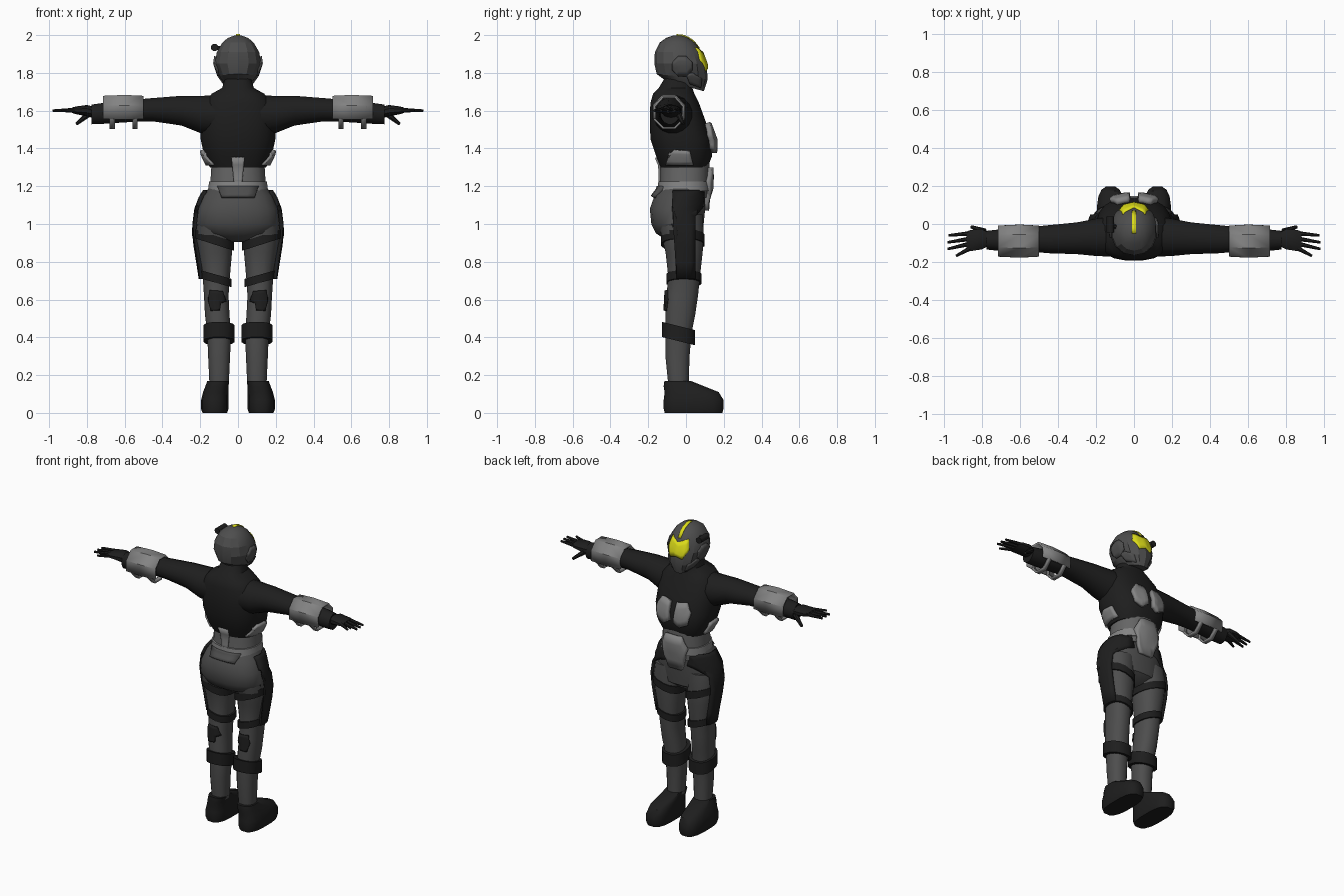
import bpy, bmesh, math
from mathutils import Vector
from mathutils.bvhtree import BVHTree

if "Cube" in bpy.data.objects:
    bpy.data.objects.remove(bpy.data.objects["Cube"])


def material(name, rgb):
    m = bpy.data.materials.new(name)
    m.diffuse_color = (*rgb, 1)
    m.use_nodes = True
    m.node_tree.nodes["Principled BSDF"].inputs["Base Color"].default_value = m.diffuse_color
    return m


BLACK = material("black_cloth", (0.013, 0.013, 0.013))
GREY = material("suit_grey", (0.075, 0.075, 0.075))
MIDDLE = material("waist_grey", (0.13, 0.13, 0.13))
LIGHT = material("light_armour", (0.23, 0.23, 0.23))
YELLOW = material("yellow_visor", (0.72, 0.72, 0.01))


def finish(name, bm, mat, angle=35, mirror=False, recalc=True):
    if recalc:
        bmesh.ops.recalc_face_normals(bm, faces=bm.faces)
    me = bpy.data.meshes.new(name)
    bm.to_mesh(me)
    bm.free()
    me.materials.append(mat)
    me.shade_smooth()
    me.set_sharp_from_angle(angle=math.radians(angle))
    ob = bpy.data.objects.new(name, me)
    bpy.context.collection.objects.link(ob)
    if mirror:
        ob.modifiers.new("both_sides", 'MIRROR')
    return ob


def skin(bm, rings, closed=True, caps=True):
    for r, q in zip(rings, rings[1:]):
        n = len(r)
        for i in range(n if closed else n - 1):
            j = (i + 1) % n
            bm.faces.new((r[i], r[j], q[j], q[i]))
    if caps:
        bm.faces.new(rings[0])
        bm.faces.new(rings[-1])


def loft(name, rings, mat, axis='z', n=16, p=2.3, tx=0, angle=35, mirror=False):
    """Rings are (position, centre a, centre b, radius a, radius b, optional tilt)."""
    bm = bmesh.new()
    loops = []
    for t, ca, cb, ra, rb, *tilt in rings:
        ty = tilt[0] if tilt else 0
        loop = []
        for i in range(n):
            w = 2 * math.pi * (i + 0.5) / n
            c, s = math.cos(w), math.sin(w)
            a = ra * math.copysign(abs(c) ** (2 / p), c)
            b = rb * math.copysign(abs(s) ** (2 / p), s)
            h = t + tx * a + ty * b
            co = (ca + a, cb + b, h) if axis == 'z' else (h, ca + a, cb + b)
            loop.append(bm.verts.new(co))
        loops.append(loop)
    skin(bm, loops)
    return finish(name, bm, mat, angle, mirror)


def rod(name, a, b, r1, r2, mat, mirror=False, n=7):
    a, b = Vector(a), Vector(b)
    q = (b - a).to_track_quat('Z', 'Y')
    bm = bmesh.new()
    loops = [[bm.verts.new(c + q @ Vector((r * math.cos(k * math.tau / n), r * math.sin(k * math.tau / n), 0)))
              for k in range(n)] for c, r in ((a, r1), (b, r2))]
    skin(bm, loops)
    return finish(name, bm, mat, 40, mirror)


def plate(name, targets, outline, axis, sign, t, mat, mirror=False):
    """Outline projected along an axis onto the targets, then thickened."""
    vs, fs = [], []
    for ob in targets:
        base = len(vs)
        vs += [v.co.copy() for v in ob.data.vertices]
        fs += [[base + i for i in f.vertices] for f in ob.data.polygons]
    tree = BVHTree.FromPolygons(vs, fs)
    d = Vector((0, 0, 0))
    d[axis] = sign
    bm = bmesh.new()
    loop = []
    for u, v in outline:
        co = [u, v]
        co.insert(axis, 0)
        loop.append(bm.verts.new(co))
    bm.faces.new(loop)
    bmesh.ops.triangulate(bm, faces=bm.faces[:])
    bmesh.ops.subdivide_edges(bm, edges=bm.edges[:], cuts=3, use_grid_fill=True)
    bm.normal_update()
    for f in bm.faces:
        if f.normal.dot(d) < 0:
            f.normal_flip()
    for v in bm.verts:
        hit = tree.ray_cast(v.co + d * 4, -d)[0]
        if hit is None:
            hit = tree.find_nearest(v.co + d * 0.1)[0]
        v.co = hit + d * t
    ob = finish(name, bm, mat, 35, recalc=False)
    m = ob.modifiers.new("thickness", 'SOLIDIFY')
    m.thickness, m.offset = t + 0.004, -1
    if mirror:
        ob.modifiers.new("both_sides", 'MIRROR')
    return ob


# Torso, waist and pelvis
torso = loft("jacket", [(1.30, 0, -.01, .15, .125), (1.36, 0, -.01, .18, .15), (1.45, 0, -.025, .2, .165),
                        (1.55, 0, -.045, .2, .148), (1.64, 0, -.06, .185, .13), (1.69, 0, -.065, .14, .11),
                        (1.72, 0, -.055, .085, .09), (1.77, 0, -.04, .07, .075)], BLACK, n=20, p=2.5)
waist = loft("waist", [(1.14, 0, -.01, .155, .13), (1.22, 0, -.005, .148, .132), (1.34, 0, -.005, .14, .13)],
             MIDDLE, n=20)
loft("belt", [(1.175, 0, -.01, .16, .142), (1.225, 0, -.008, .155, .14)], LIGHT, n=20)
pelvis = loft("pelvis", [(.905, 0, -.03, .06, .06), (.95, 0, -.035, .19, .125), (1.0, 0, -.045, .222, .14),
                         (1.08, 0, -.045, .212, .148), (1.15, 0, -.03, .185, .138), (1.2, 0, -.01, .15, .12)],
              GREY, n=20)

# Legs and boots
LEG = [(1.05, .115, -.03, .10, .12), (.95, .125, -.02, .1, .115), (.85, .12, -.01, .09, .1),
       (.72, .115, -.01, .073, .085), (.62, .115, -.02, .066, .085), (.52, .11, -.03, .066, .08),
       (.42, .10, -.04, .064, .07), (.3, .10, -.045, .059, .065), (.15, .10, -.04, .052, .055)]
leg = loft("leg", LEG, GREY, mirror=True)
loft("boot", [(0, .123, .04, .066, .155), (.02, .123, .04, .073, .16), (.07, .123, .04, .073, .16),
              (.11, .118, .03, .068, .145), (.14, .112, -.01, .062, .11), (.17, .105, -.045, .058, .07)],
     BLACK, p=2.8, mirror=True)


def strap(name, z, half, extra, tx, ty):
    for a, b in zip(LEG, LEG[1:]):
        if b[0] <= z <= a[0]:
            k = (z - b[0]) / (a[0] - b[0])
            _, cx, cy, rx, ry = [q + (p - q) * k for p, q in zip(a, b)]
    loft(name, [(z - half, cx, cy, rx + extra, ry + extra, ty),
                (z + half, cx, cy, rx + extra, ry + extra, ty)], BLACK, tx=tx, mirror=True)


strap("upper_thigh_strap", .915, .024, .007, .32, 0)
strap("lower_thigh_strap", .71, .022, .01, .28, 0)
strap("shin_band", .42, .04, .019, 0, -.25)
plate("hip_panel", [pelvis, leg], [(-.07, 1.18), (.1, 1.18), (.1, 1.1), (.05, 1.04), (.05, .71), (-.05, .71),
                                   (-.05, 1.03), (-.075, 1.1)], 0, 1, .022, BLACK, True)
plate("calf_patch", [leg], [(.08, .645), (.15, .65), (.16, .6), (.145, .54), (.095, .545), (.09, .58),
                            (.06, .59)], 1, -1, .012, BLACK, True)

# Body armour
plate("chest_plate", [torso], [(.025, 1.53), (.09, 1.54), (.13, 1.48), (.115, 1.4), (.06, 1.375), (.02, 1.4)],
      1, 1, .028, LIGHT, True)
plate("side_pad", [torso, waist], [(-.11, 1.31), (.04, 1.31), (.02, 1.385), (-.065, 1.39), (-.09, 1.37)],
      0, 1, .018, LIGHT, True)
plate("belly_plate", [waist, pelvis], [(-.06, 1.3), (.06, 1.3), (.1, 1.22), (.05, 1.07), (-.05, 1.07),
                                       (-.1, 1.22)], 1, 1, .022, LIGHT)
plate("spine_plate", [torso, waist], [(-.035, 1.35), (.035, 1.35), (.02, 1.2), (-.02, 1.2)], 1, -1, .01, LIGHT)
plate("back_pouch", [pelvis, waist], [(-.11, 1.2), (.11, 1.2), (.09, 1.15), (-.09, 1.15)], 1, -1, .02, GREY)

# Arms and hands
loft("sleeve", [(.08, -.065, 1.575, .11, .11), (.2, -.07, 1.58, .1, .1), (.3, -.075, 1.6, .085, .08),
                (.45, -.08, 1.605, .075, .063), (.52, -.08, 1.602, .068, .06), (.72, -.085, 1.585, .056, .056),
                (.775, -.085, 1.58, .05, .053)], BLACK, 'x', p=2, mirror=True)
loft("palm", [(.76, -.08, 1.59, .035, .03), (.8, -.08, 1.6, .056, .03), (.86, -.087, 1.602, .058, .02),
              (.88, -.088, 1.602, .05, .014)], BLACK, 'x', n=10, mirror=True)
for i, (y0, x1, y1) in enumerate([(-.05, .975, -.06), (-.078, .98, -.097), (-.104, .98, -.132), (-.128, .935, -.168)]):
    rod(f"finger_{i + 1}", (.86, y0, 1.603), (x1, y1, 1.6), .013, .007, BLACK, True)
rod("thumb", (.785, -.04, 1.585), (.855, -.015, 1.53), .017, .009, BLACK, True)


def arm_shell(name, stations, a0, a1, steps, t, closed=False):
    """Faceted armour wrapped round the forearm between two angles."""
    bm = bmesh.new()
    loops = []
    for x, ry, rz in stations:
        loops.append([bm.verts.new((x, -.09 + ry * math.cos(w), 1.59 + rz * math.sin(w)))
                      for w in (math.radians(a0 + (a1 - a0) * k / steps)
                                for k in range(steps if closed else steps + 1))])
    skin(bm, loops, closed, False)
    bmesh.ops.recalc_face_normals(bm, faces=bm.faces)
    ob = finish(name, bm, LIGHT, 25)
    m = ob.modifiers.new("thickness", 'SOLIDIFY')
    m.thickness, m.offset = t, 0
    ob.modifiers.new("both_sides", 'MIRROR')


arm_shell("bracer", [(.5, .082, .09), (.6, .088, .095), (.715, .082, .09)], -22.5, 202.5, 5, .012)
for i, x in enumerate((.545, .665)):
    arm_shell(f"bracer_strap_{i + 1}", [(x - .014, .084, .088), (x + .014, .084, .088)], 22.5, 382.5, 8, .012, True)

# Helmet
head = loft("helmet", [(1.73, 0, -.005, .06, .10, -.27), (1.78, 0, -.02, .1, .135, -.1), (1.85, 0, -.03, .125, .138),
                       (1.91, 0, -.04, .115, .125), (1.96, 0, -.045, .085, .095), (1.985, 0, -.045, .055, .06),
                       (1.999, 0, -.045, .015, .02)], GREY, n=14, p=2.1, angle=22)
plate("visor", [head], [(-.06, 1.935), (0, 1.91), (.06, 1.935), (.078, 1.87), (.045, 1.81), (0, 1.825),
                        (-.045, 1.81), (-.078, 1.87)], 1, 1, .007, YELLOW)
plate("crest_stripe", [head], [(-.011, -.05), (.011, -.05), (.011, .072), (-.011, .072)], 2, 1, .006, YELLOW)
plate("ear_disc", [head], [(-.02 + .058 * math.cos(k * math.pi / 4 + .39), 1.835 + .058 * math.sin(k * math.pi / 4 + .39))
                           for k in range(8)], 0, 1, .01, GREY, True)
plate("jaw_guard", [head], [(0, 1.79), (.035, 1.8), (.085, 1.77), (.08, 1.72), (.02, 1.74)], 0, 1, .008, GREY, True)

# Helmet lamp
rod("lamp_body", (-.124, -.045, 1.935), (-.124, .04, 1.935), .02, .02, BLACK, n=10)
rod("lamp_mount", (-.124, -.01, 1.935), (-.07, -.02, 1.925), .012, .012, BLACK)
